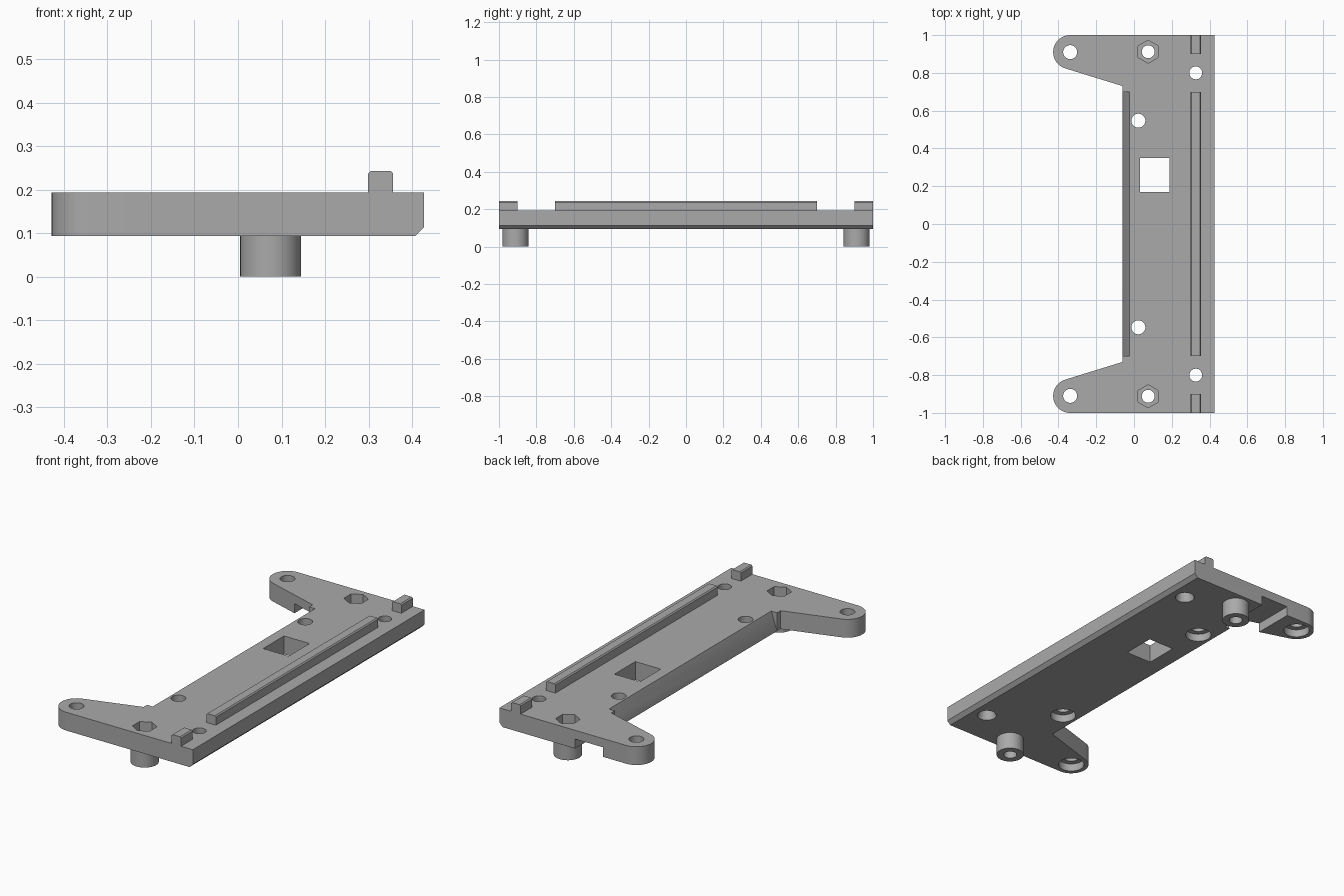
import bpy, bmesh, math
from mathutils import Vector

cube = bpy.data.objects.get("Cube")
if cube:
    bpy.data.objects.remove(cube, do_unlink=True)

grey = bpy.data.materials.new("plain grey")
grey.use_nodes = True
COLOUR = (0.4, 0.4, 0.4, 1)
grey.diffuse_color = COLOUR
grey.node_tree.nodes["Principled BSDF"].inputs["Base Color"].default_value = COLOUR

BOTTOM, TOP = 0.093, 0.193


def finish(name, bm):
    bmesh.ops.recalc_face_normals(bm, faces=bm.faces)
    mesh = bpy.data.meshes.new(name)
    bm.to_mesh(mesh)
    bm.free()
    mesh.materials.append(grey)
    ob = bpy.data.objects.new(name, mesh)
    bpy.context.collection.objects.link(ob)
    return ob


def prism(name, points, start, depth):
    """Extrude a closed loop of 3D points along a vector."""
    bm = bmesh.new()
    face = bm.faces.new([bm.verts.new(Vector(p) + Vector(start)) for p in points])
    out = bmesh.ops.extrude_face_region(bm, geom=[face])
    verts = [v for v in out["geom"] if isinstance(v, bmesh.types.BMVert)]
    bmesh.ops.translate(bm, verts=verts, vec=depth)
    return finish(name, bm)


def box(name, x0, x1, y0, y1, z0, z1):
    return prism(name, [(x0, y0, 0), (x1, y0, 0), (x1, y1, 0), (x0, y1, 0)],
                 (0, 0, z0), (0, 0, z1 - z0))


def along_y(name, xz, y0, y1):
    return prism(name, [(x, 0, z) for x, z in xz], (0, y0, 0), (0, y1 - y0, 0))


def cylinder(name, x, y, z0, z1, r, r_top=None, sides=40):
    bm = bmesh.new()
    bmesh.ops.create_cone(bm, cap_ends=True, segments=sides, radius1=r,
                          radius2=r if r_top is None else r_top, depth=z1 - z0)
    bmesh.ops.translate(bm, verts=bm.verts, vec=(x, y, (z0 + z1) / 2))
    return finish(name, bm)


def cut(target, cutters):
    for c in cutters:
        c.hide_render = True
        mod = target.modifiers.new("cut", 'BOOLEAN')
        mod.operation, mod.solver, mod.object = 'DIFFERENCE', 'EXACT', c
    bpy.context.view_layer.update()
    done = bpy.data.meshes.new_from_object(
        target.evaluated_get(bpy.context.evaluated_depsgraph_get()))
    target.modifiers.clear()
    target.data = done
    for c in cutters:
        bpy.data.objects.remove(c, do_unlink=True)


def smooth(ob):
    bpy.ops.object.select_all(action='DESELECT')
    ob.select_set(True)
    bpy.context.view_layer.objects.active = ob
    bpy.ops.object.shade_smooth_by_angle(angle=math.radians(30))


# Plate outline: straight long side, a rounded ear at each end
EAR_X, EAR_Y, EAR_R = -0.338, 0.91, 0.09
back = [(0.427, 1.0)]
for i in range(21):
    a = math.radians(90 + 164 * i / 20)
    back.append((EAR_X + EAR_R * math.cos(a), EAR_Y + EAR_R * math.sin(a)))
back.append((-0.06, 0.73))
outline = back + [(x, -y) for x, y in reversed(back)]
plate = prism("base_plate", [(x, y, 0) for x, y in outline],
              (0, 0, BOTTOM), (0, 0, TOP - BOTTOM))

# Sloped inner edge, chamfered outer edge, window and underside channel
cutters = [
    along_y("slope_cutter", [(-0.1, BOTTOM - 0.02), (-0.067, BOTTOM - 0.02),
                             (-0.018, TOP + 0.02), (-0.1, TOP + 0.02)], -0.7, 0.7),
    along_y("chamfer_cutter", [(0.397, BOTTOM - 0.01), (0.45, BOTTOM - 0.01),
                               (0.45, BOTTOM + 0.043)], -1.1, 1.1),
    box("window_cutter", 0.033, 0.187, 0.17, 0.35, 0, 0.3),
    box("channel_cutter", -0.2, -0.03, 0.7, 1.1, 0, 0.145),
]

for s in (-1, 1):
    # Ear and inner screw holes, counterbored from below
    for x, y in ((EAR_X, EAR_Y), (0.023, 0.547)):
        cutters += [cylinder("hole_cutter", x, s * y, 0, 0.3, 0.037),
                    cylinder("counterbore_cutter", x, s * y, 0, 0.135, 0.066)]
    # Holes between the rails, widening downward
    cutters += [cylinder("rail_hole_cutter", 0.327, s * 0.8, 0, 0.3, 0.034),
                cylinder("countersink_cutter", 0.327, s * 0.8, BOTTOM - 0.01, 0.15,
                         0.052, 0.034)]
    # Hexagonal nut pockets over the posts
    cutters += [cylinder("nut_cutter", 0.075, s * 0.912, 0.12, 0.3, 0.061, sides=6),
                cylinder("post_hole_cutter", 0.075, s * 0.912, 0, 0.3, 0.034)]
cut(plate, cutters)
smooth(plate)

# Hollow round posts under the plate
for side, s in (("front", -1), ("back", 1)):
    post = cylinder(side + "_post", 0.075, s * 0.912, 0, BOTTOM, 0.07)
    cut(post, [cylinder("bore_cutter", 0.075, s * 0.912, -0.1, 0.3, 0.034)])
    smooth(post)

# Raised rails with softened top corners
RAIL = [(0.299, TOP), (0.356, TOP), (0.356, 0.237), (0.350, 0.243),
        (0.305, 0.243), (0.299, 0.237)]
for name, y0, y1 in (("long_rail", -0.7, 0.7), ("front_rail", -1, -0.9),
                     ("back_rail", 0.9, 1)):
    along_y(name, RAIL, y0, y1)
